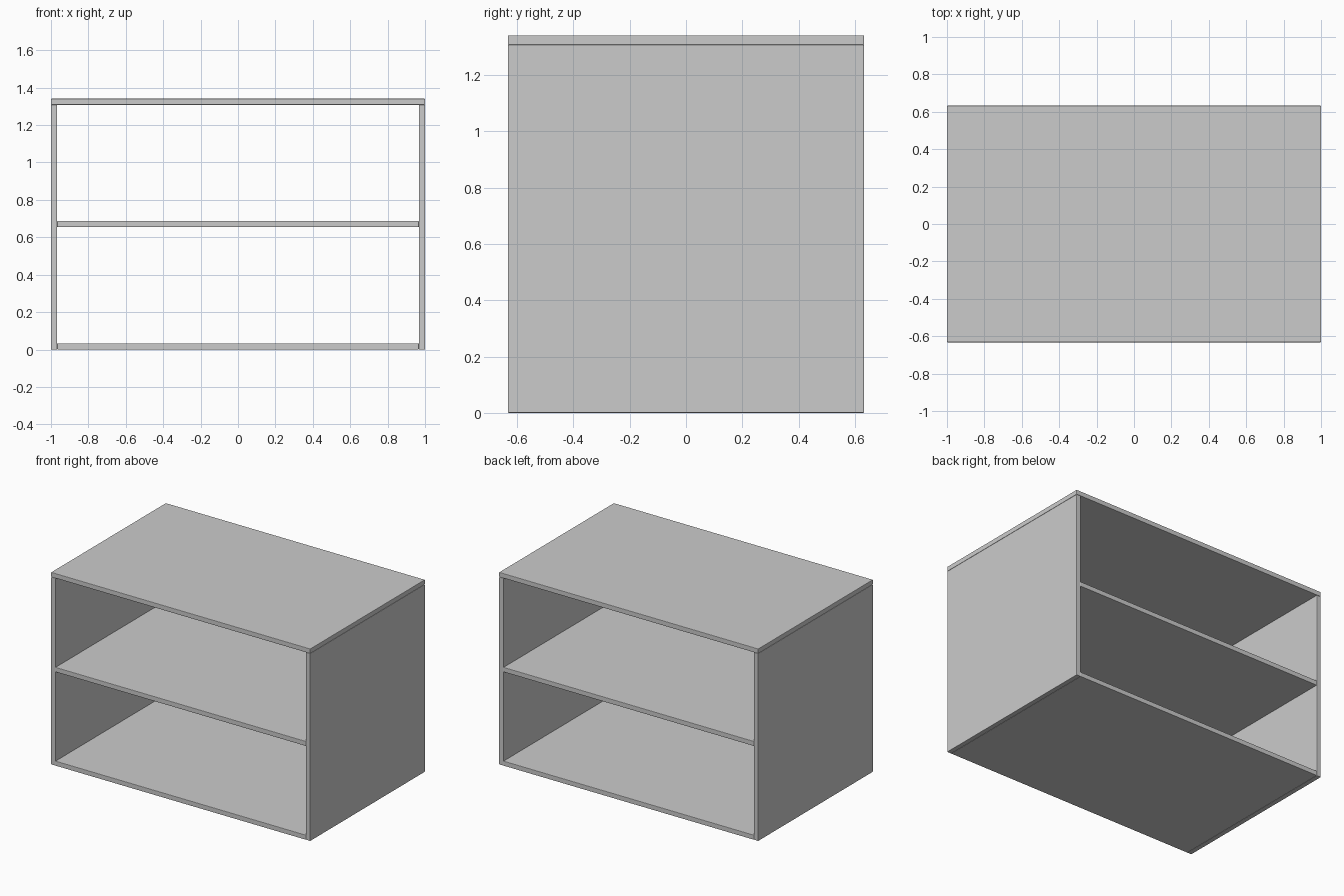
import bpy

if "Cube" in bpy.data.objects:
    bpy.data.objects.remove(bpy.data.objects["Cube"])

W, D, H = 2.0, 1.265, 1.341   # overall size
T = 0.033                     # board thickness
BEVEL = 0.003                 # softened board edges


def board(name, size, centre):
    bpy.ops.mesh.primitive_cube_add(size=1, location=centre)
    ob = bpy.context.object
    ob.name = name
    ob.scale = size
    bpy.ops.object.transform_apply(location=False, rotation=False, scale=True)
    mod = ob.modifiers.new("edge_bevel", 'BEVEL')
    mod.width = BEVEL
    mod.segments = 2
    return ob


# Top board covers the full width
board("top_panel", (W, D, T), (0, 0, H - T / 2))

# Side boards stand under the top
for name, s in (("left_side", -1), ("right_side", 1)):
    board(name, (T, D, H - T), (s * (W - T) / 2, 0, (H - T) / 2))

# Bottom board and middle shelf fit between the sides; front and back are open
for name, z in (("bottom_panel", T / 2), ("middle_shelf", H / 2)):
    board(name, (W - 2 * T, D, T), (0, 0, z))
